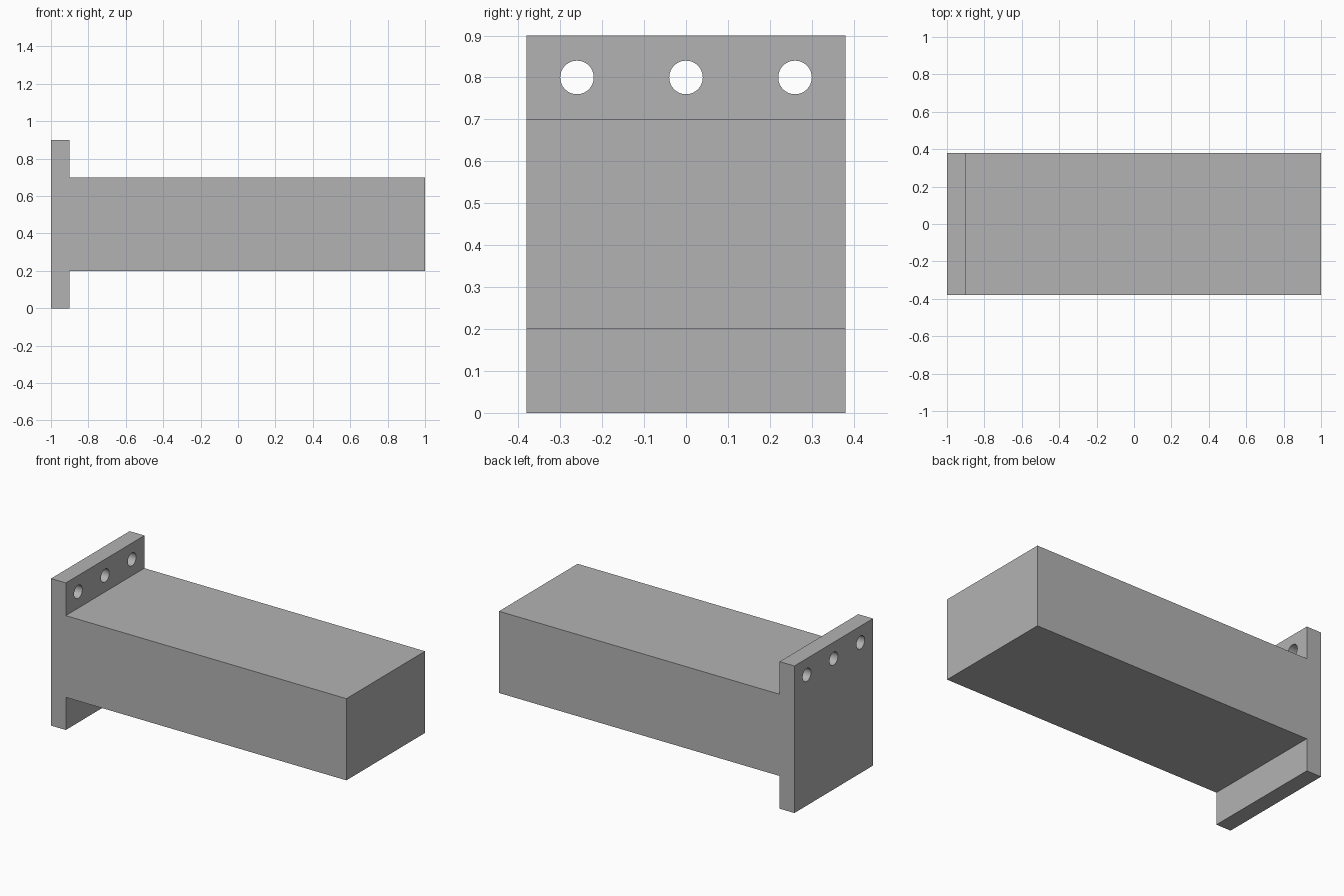
import bpy
import bmesh
import math

cube = bpy.data.objects.get("Cube")
if cube:
    bpy.data.objects.remove(cube, do_unlink=True)

WIDTH = 0.76
grey = bpy.data.materials.new("plain grey")
grey.use_nodes = True
colour = (0.45, 0.45, 0.45, 1)
grey.diffuse_color = colour
grey.node_tree.nodes["Principled BSDF"].inputs["Base Color"].default_value = colour

# Side profile: tall end plate with a beam running out along +x
profile = [(-1, 0), (-0.9, 0), (-0.9, 0.2), (1, 0.2),
           (1, 0.7), (-0.9, 0.7), (-0.9, 0.9), (-1, 0.9)]
bm = bmesh.new()
face = bm.faces.new([bm.verts.new((x, -WIDTH / 2, z)) for x, z in profile])
swept = bmesh.ops.extrude_face_region(bm, geom=[face])["geom"]
bmesh.ops.translate(bm, vec=(0, WIDTH, 0),
                    verts=[v for v in swept if isinstance(v, bmesh.types.BMVert)])
bmesh.ops.recalc_face_normals(bm, faces=bm.faces)
mesh = bpy.data.meshes.new("flanged_beam")
bm.to_mesh(mesh)
bm.free()
mesh.materials.append(grey)
beam = bpy.data.objects.new("flanged_beam", mesh)
bpy.context.collection.objects.link(beam)

# Row of bolt holes through the upper flange
for y in (-0.26, 0, 0.26):
    bpy.ops.mesh.primitive_cylinder_add(vertices=48, radius=0.04, depth=0.3,
                                        location=(-0.95, y, 0.8),
                                        rotation=(0, math.pi / 2, 0))
    cutter = bpy.context.object
    cutter.name = "hole_cutter"
    cutter.hide_render = True
    cutter.data.materials.append(grey)
    cut = beam.modifiers.new("bolt_hole", 'BOOLEAN')
    cut.operation = 'DIFFERENCE'
    cut.solver = 'EXACT'
    cut.object = cutter
    bpy.context.view_layer.objects.active = beam
    bpy.ops.object.modifier_apply(modifier=cut.name)
    bpy.data.objects.remove(cutter, do_unlink=True)

# Round hole walls, crisp edges elsewhere
bpy.ops.object.select_all(action='DESELECT')
beam.select_set(True)
bpy.context.view_layer.objects.active = beam
bpy.ops.object.shade_smooth_by_angle(angle=math.radians(30))
